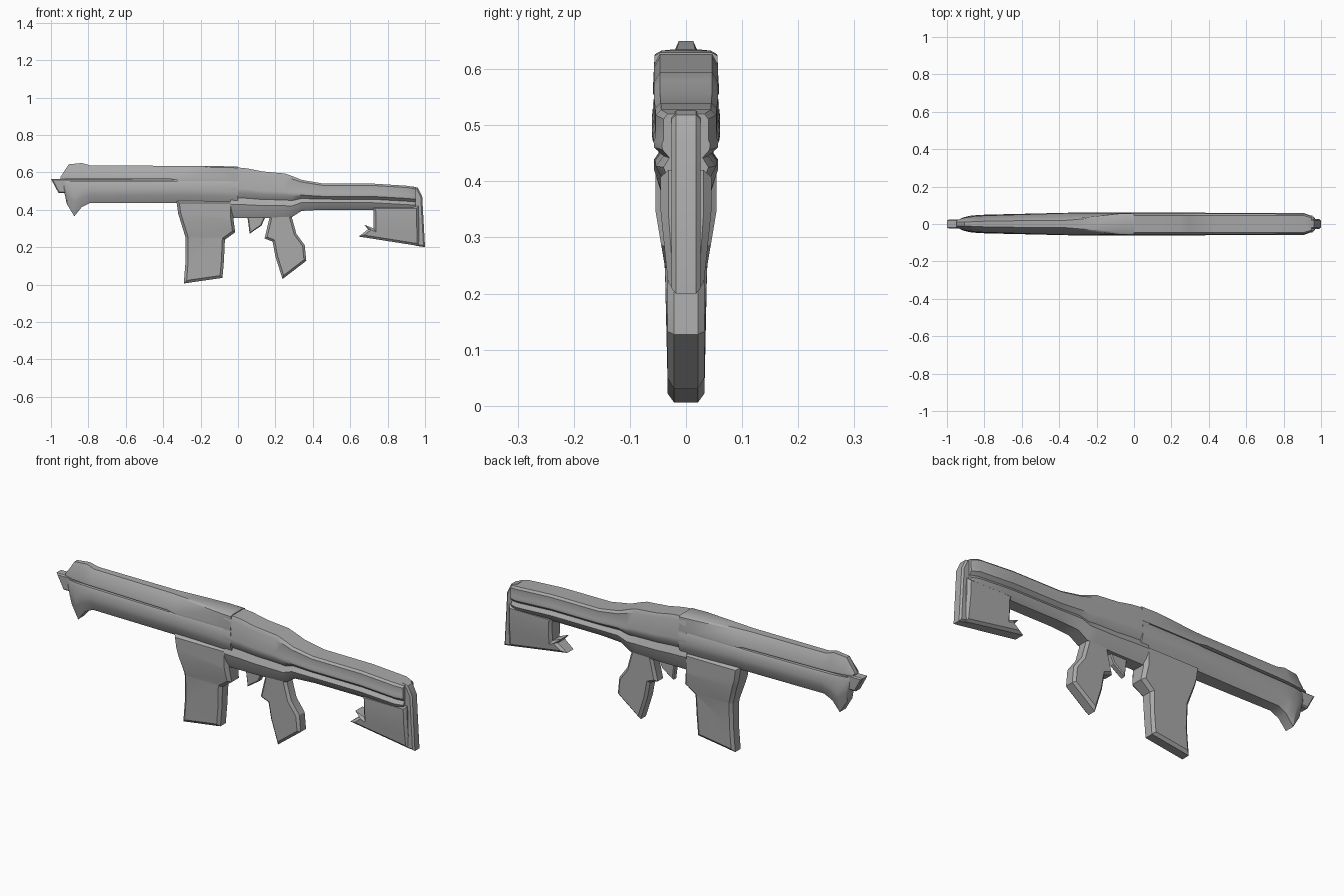
import bpy
import bmesh
from math import radians

cube = bpy.data.objects.get("Cube")
if cube:
    bpy.data.objects.remove(cube, do_unlink=True)

grey = bpy.data.materials.new("plain grey")
grey.use_nodes = True
GREY = (0.4, 0.4, 0.4, 1)
grey.diffuse_color = GREY
grey.node_tree.nodes["Principled BSDF"].inputs["Base Color"].default_value = GREY


def finish(name, bm, angle=32):
    bmesh.ops.recalc_face_normals(bm, faces=bm.faces)
    mesh = bpy.data.meshes.new(name)
    bm.to_mesh(mesh)
    bm.free()
    mesh.materials.append(grey)
    obj = bpy.data.objects.new(name, mesh)
    bpy.context.collection.objects.link(obj)
    bpy.ops.object.select_all(action="DESELECT")
    obj.select_set(True)
    bpy.context.view_layer.objects.active = obj
    bpy.ops.object.shade_smooth_by_angle(angle=radians(angle))
    return obj


def loft(name, sections, profile):
    """Skin along x; profile(section) gives the (half width, z) points of one side."""
    bm = bmesh.new()
    rings = []
    for s in sections:
        half = profile(s)
        ring = half + [(-w, z) for w, z in reversed(half)]
        rings.append([bm.verts.new((s[0], w, z)) for w, z in ring])
    n = len(rings[0])
    for a, b in zip(rings, rings[1:]):
        for i in range(n):
            j = (i + 1) % n
            bm.faces.new((a[i], a[j], b[j], b[i]))
    bm.faces.new(rings[0])
    bm.faces.new(rings[-1])
    return finish(name, bm)


def plate(name, outline, half, bevel, levels=(), width=None):
    """Chamfered side outline, extruded across y; width(z) rescales the thickness."""
    bm = bmesh.new()
    near, far = [[bm.verts.new((x, y, z)) for x, z in outline] for y in (-half, half)]
    bm.faces.new(near)
    bm.faces.new(far)
    n = len(outline)
    for i in range(n):
        j = (i + 1) % n
        bm.faces.new((near[i], near[j], far[j], far[i]))
    bmesh.ops.recalc_face_normals(bm, faces=bm.faces)
    rims = [e for e in bm.edges if e.verts[0].co.y == e.verts[1].co.y]
    bmesh.ops.bevel(bm, geom=rims, offset=bevel, segments=1, affect="EDGES")
    for z in levels:
        bmesh.ops.bisect_plane(bm, geom=bm.verts[:] + bm.edges[:] + bm.faces[:],
                               plane_co=(0, 0, z), plane_no=(0, 0, 1))
    if width:
        for v in bm.verts:
            v.co.y *= width(v.co.z) / half
    return finish(name, bm, 25)


def taper(z_low, w_low, z_high, w_high):
    def width(z):
        t = min(1, max(0, (z - z_low) / (z_high - z_low)))
        return w_low + t * (w_high - w_low)
    return width


# Upper cover: x, bottom, top, top half width, lower half width
def cover_profile(s):
    x, low, top, crown, side = s
    return [(crown * 0.8, top), (crown, top - 0.08 * (top - low)), (side, low + 0.01), (side, low)]


loft("upper_cover", [
    (-0.95, 0.564, 0.574, 0.012, 0.020),
    (-0.905, 0.564, 0.643, 0.014, 0.034),
    (-0.835, 0.564, 0.650, 0.016, 0.043),
    (-0.79, 0.564, 0.637, 0.020, 0.045),
    (-0.36, 0.564, 0.635, 0.025, 0.058),
    (-0.31, 0.555, 0.635, 0.030, 0.059),
    (-0.08, 0.555, 0.633, 0.055, 0.059),
    (0.0, 0.555, 0.630, 0.056, 0.058),
], cover_profile)


# Forend: x, bottom, top, half width
def forend_profile(s):
    x, low, top, side = s
    ridge = low + 0.45 * (top - low)
    return [(side * 0.85, top), (side * 0.95, top - 0.01), (side, ridge + 0.015),
            (side * 0.95, ridge - 0.01), (side * 0.55, low)]


loft("forend", [
    (-0.93, 0.50, 0.553, 0.026),
    (-0.915, 0.43, 0.553, 0.035),
    (-0.875, 0.365, 0.553, 0.044),
    (-0.835, 0.415, 0.553, 0.048),
    (-0.79, 0.437, 0.553, 0.050),
    (-0.36, 0.437, 0.553, 0.060),
    (-0.31, 0.437, 0.556, 0.061),
    (0.0, 0.42, 0.556, 0.061),
], forend_profile)

# Barrel core behind the side slot, ending in a slanted muzzle
plate("barrel", [(-1, 0.565), (-0.96, 0.49), (-0.3, 0.49), (-0.3, 0.565)], 0.024, 0.006)

# Receiver and stock share one ribbed cross-section: (share of height, share of width)
RIBS = [(0, 0.82), (0.07, 1), (0.35, 1), (0.41, 1.07), (0.49, 1.05),
        (0.6, 0.74), (0.73, 1), (0.9, 0.78), (1, 0.55)]


def rib_profile(s):
    x, low, top, side = s
    return [(side * w, top + (low - top) * t) for t, w in RIBS]


loft("receiver_and_stock", [
    (-0.04, 0.355, 0.630, 0.057),
    (0.05, 0.355, 0.621, 0.057),
    (0.13, 0.355, 0.605, 0.057),
    (0.25, 0.358, 0.594, 0.057),
    (0.29, 0.362, 0.580, 0.057),
    (0.34, 0.394, 0.560, 0.057),
    (0.45, 0.400, 0.541, 0.055),
    (0.72, 0.400, 0.540, 0.055),
    (0.91, 0.390, 0.528, 0.054),
    (0.95, 0.390, 0.520, 0.040),
], rib_profile)

# Lower stock with its forward hook
plate("stock_hook", [
    (0.715, 0.42), (0.725, 0.39), (0.725, 0.30), (0.675, 0.32), (0.695, 0.295),
    (0.645, 0.257), (0.97, 0.206), (0.965, 0.42),
], 0.04, 0.012, (0.345, 0.28), taper(0.2, 0.03, 0.345, 0.045))

# Butt pad
plate("butt_pad", [
    (0.93, 0.526), (0.962, 0.518), (0.985, 0.47), (1, 0.2), (0.95, 0.208), (0.94, 0.35),
], 0.026, 0.008)

# Magazine and its wider well
plate("magazine", [
    (-0.33, 0.45), (-0.32, 0.38), (-0.28, 0.25), (-0.28, 0.13), (-0.29, 0.006),
    (-0.083, 0.036), (-0.075, 0.13), (-0.07, 0.24), (-0.015, 0.28), (-0.025, 0.355),
    (-0.025, 0.45),
], 0.04, 0.014, (0.345, 0.25, 0.03), taper(0.22, 0.033, 0.345, 0.054))

# Trigger and pistol grip
plate("trigger", [(0.05, 0.37), (0.052, 0.35), (0.062, 0.272), (0.125, 0.315), (0.15, 0.37)],
      0.016, 0.005)
plate("grip", [
    (0.165, 0.38), (0.168, 0.355), (0.142, 0.247), (0.185, 0.23), (0.2, 0.15), (0.238, 0.03),
    (0.365, 0.127), (0.357, 0.21), (0.312, 0.272), (0.282, 0.38),
], 0.033, 0.012)
